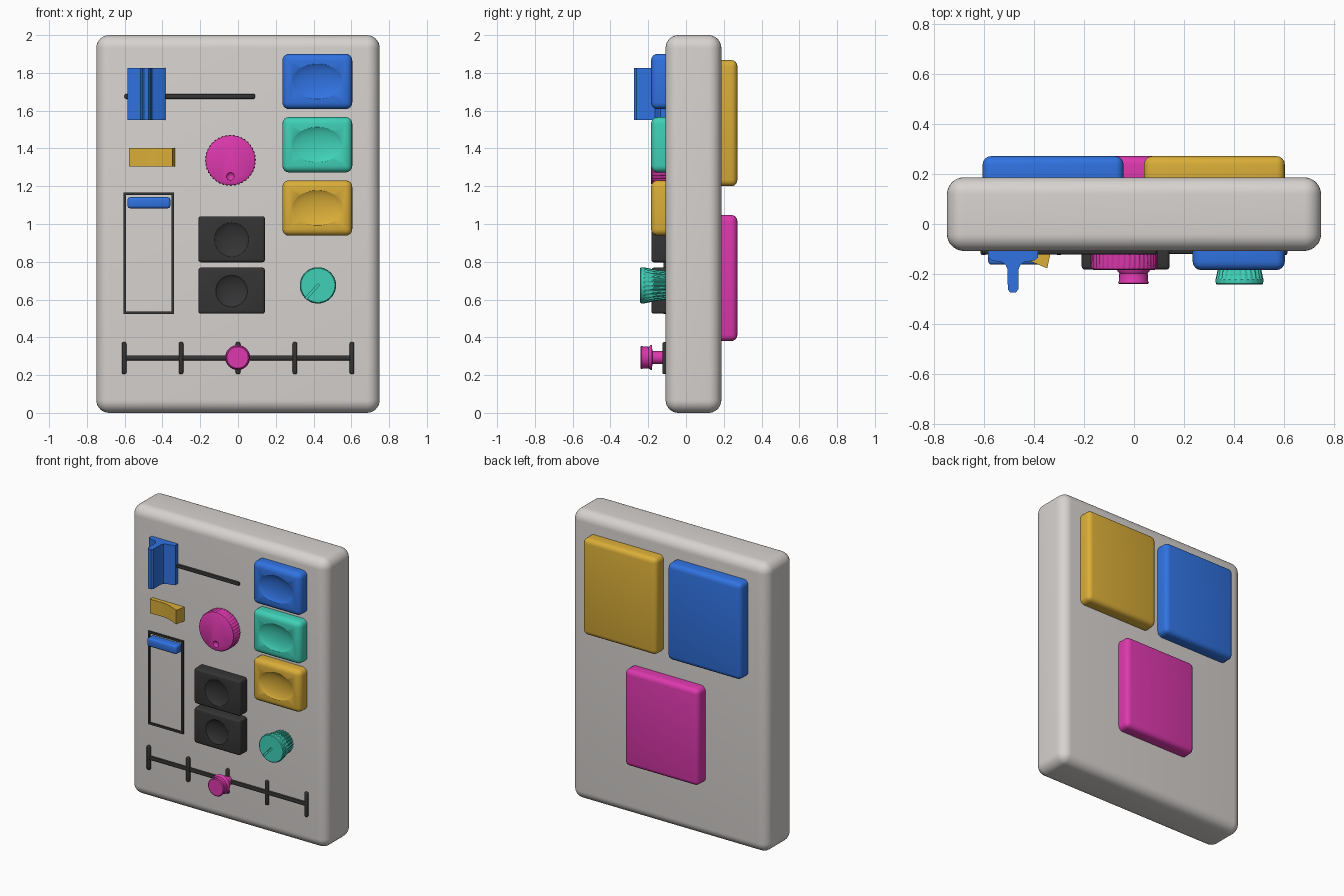
import bpy, bmesh, math
from mathutils import Matrix, Vector

if "Cube" in bpy.data.objects:
    bpy.data.objects.remove(bpy.data.objects["Cube"])

FRONT, BACK = -0.108, 0.187
COLOURS = {
    "shell": (0.68, 0.65, 0.63, 1), "blue": (0.03, 0.17, 0.75, 1),
    "teal": (0.05, 0.63, 0.47, 1), "yellow": (0.70, 0.42, 0.04, 1),
    "pink": (0.72, 0.04, 0.42, 1), "black": (0.035, 0.035, 0.035, 1),
}
MATS = {}
for key, rgba in COLOURS.items():
    MATS[key] = bpy.data.materials.new(key)
    MATS[key].diffuse_color = rgba


def finish(name, bm, colour):
    bmesh.ops.recalc_face_normals(bm, faces=bm.faces)
    me = bpy.data.meshes.new(name)
    bm.to_mesh(me)
    bm.free()
    ob = bpy.data.objects.new(name, me)
    bpy.context.collection.objects.link(ob)
    me.materials.append(MATS[colour])
    return ob


def box(name, x, y, z, colour, r=0.0, seg=4):
    """Box given by (min, max) ranges, with rounded edges."""
    bm = bmesh.new()
    size = [b - a for a, b in (x, y, z)]
    mid = Vector([(a + b) / 2 for a, b in (x, y, z)])
    bmesh.ops.create_cube(bm, size=1, matrix=Matrix.Translation(mid) @ Matrix.Diagonal((*size, 1)))
    if r:
        bmesh.ops.bevel(bm, geom=bm.edges[:], offset=r, segments=seg, profile=0.5, affect='EDGES')
    return finish(name, bm, colour)


def lathe(name, cx, cz, profile, colour, n=48, rib=0.0):
    """Turn (radius, y) points about a y axis; the third value marks ribbed rings."""
    bm = bmesh.new()
    rings = []
    for r, y, ribbed in profile:
        ring = []
        for i in range(n):
            a = 2 * math.pi * i / n
            rr = r - (rib if ribbed and i % 4 >= 2 else 0)
            ring.append(bm.verts.new((cx + rr * math.cos(a), y, cz + rr * math.sin(a))))
        rings.append(ring)
    for lo, hi in zip(rings, rings[1:]):
        for i in range(n):
            j = (i + 1) % n
            bm.faces.new((lo[i], lo[j], hi[j], hi[i]))
    bm.faces.new(rings[0])
    bm.faces.new(rings[-1])
    return finish(name, bm, colour)


def prism(name, pts, z0, z1, colour):
    """Extrude an (x, y) outline from z0 to z1."""
    bm = bmesh.new()
    face = bm.faces.new([bm.verts.new((px, py, z0)) for px, py in pts])
    up = bmesh.ops.extrude_face_region(bm, geom=[face])["geom"]
    bmesh.ops.translate(bm, vec=(0, 0, z1 - z0), verts=[v for v in up if isinstance(v, bmesh.types.BMVert)])
    return finish(name, bm, colour)


def carve(ob, cutter):
    mod = ob.modifiers.new("cut", 'BOOLEAN')
    mod.object, mod.solver = cutter, 'EXACT'
    dg = bpy.context.evaluated_depsgraph_get()
    me = bpy.data.meshes.new_from_object(ob.evaluated_get(dg))
    ob.modifiers.clear()
    ob.data = me
    bpy.data.objects.remove(cutter)


def dish(ob, cx, cz, rx, rz, y, depth, colour):
    """Hollow a shallow elliptical bowl into a front face at height y."""
    bm = bmesh.new()
    k = 1 / math.sqrt(0.75)
    m = Matrix.Translation((cx, y - depth, cz)) @ Matrix.Diagonal((rx * k, 2 * depth, rz * k, 1))
    m = m @ Matrix.Rotation(math.pi / 2, 4, 'X')
    bmesh.ops.create_uvsphere(bm, u_segments=40, v_segments=28, radius=1, matrix=m)
    carve(ob, finish("cutter", bm, colour))


# Main shell
box("shell", (-0.75, 0.75), (FRONT, BACK), (0, 2), "shell", 0.068, 8)

# Back panels
for name, x0, z0, c in (("back_panel_yellow", 0.04, 1.20, "yellow"),
                        ("back_panel_blue", -0.607, 1.20, "blue"),
                        ("back_panel_pink", -0.28, 0.38, "pink")):
    box(name, (x0, x0 + 0.565), (0.12, 0.272), (z0, z0 + 0.668), c, 0.033)

# Dished buttons on the right
for name, z0, c in (("button_blue", 1.608, "blue"), ("button_teal", 1.273, "teal"), ("button_yellow", 0.938, "yellow")):
    b = box(name, (0.235, 0.605), (-0.185, -0.04), (z0, z0 + 0.293), c, 0.035)
    dish(b, 0.42, z0 + 0.147, 0.135, 0.093, -0.185, 0.022, c)

# Dark square buttons with round dishes
for name, z0, r in (("dark_button_upper", 0.797, 0.09), ("dark_button_lower", 0.525, 0.084)):
    b = box(name, (-0.21, 0.143), (-0.183, -0.06), (z0, z0 + 0.244), "black", 0.014, 3)
    dish(b, -0.034, z0 + 0.12, r, r, -0.183, 0.022, "black")

# Large ribbed dial with finger dimple
dial = lathe("large_dial", -0.04, 1.337,
             [(0.133, -0.09, 1), (0.135, -0.172, 1), (0.131, -0.18, 0), (0.124, -0.184, 0)],
             "pink", 160, 0.004)
dish(dial, -0.04, 1.252, 0.021, 0.021, -0.184, 0.012, "pink")

# Small ribbed knob with pointer groove
knob = lathe("small_knob", 0.423, 0.675,
             [(0.074, -0.09, 1), (0.083, -0.16, 1), (0.094, -0.215, 1), (0.096, -0.222, 0),
              (0.095, -0.238, 0), (0.090, -0.243, 0)], "teal", 96, 0.005)
groove = box("cutter", (-0.01, 0.09), (-0.26, -0.233), (-0.006, 0.006), "teal")
groove.matrix_world = Matrix.Translation((0.42, 0, 0.672)) @ Matrix.Rotation(-math.radians(132), 4, 'Y') \
    @ Matrix.Rotation(0, 4, 'Z')
groove.matrix_world = Matrix.Translation((0.42, 0, 0.672)) @ Matrix.Rotation(math.radians(132), 4, 'Y')
bpy.context.view_layer.update()
carve(knob, groove)

# Upper slider: rail and finned grip
box("upper_rail", (-0.60, 0.09), (-0.122, -0.09), (1.663, 1.688), "black", 0.006, 2)
half = [(0.100, -0.09), (0.100, -0.135), (0.085, -0.146), (0.045, -0.153),
        (0.030, -0.163), (0.022, -0.182), (0.021, -0.262), (0.012, -0.274)]
outline = [(-0.485 + x, y) for x, y in half] + [(-0.485 - x, y) for x, y in reversed(half)]
prism("finned_grip", outline, 1.55, 1.825, "blue")

# Rocker switch
prism("rocker_switch", [(-0.578, -0.09), (-0.578, -0.138), (-0.50, -0.136), (-0.455, -0.138),
                        (-0.425, -0.146), (-0.395, -0.158), (-0.348, -0.178), (-0.334, -0.115),
                        (-0.334, -0.09)], 1.305, 1.402, "yellow")

# Framed vertical slider
for name, x, z in (("frame_left", (-0.607, -0.593), (0.523, 1.167)), ("frame_right", (-0.353, -0.339), (0.523, 1.167)),
                   ("frame_top", (-0.60, -0.345), (1.153, 1.167)), ("frame_bottom", (-0.60, -0.345), (0.523, 0.537))):
    box(name, x, (-0.118, -0.09), z, "black")
box("frame_slider", (-0.585, -0.358), (-0.163, -0.09), (1.083, 1.142), "blue", 0.014, 3)

# Bottom scale: rail, ticks and sliding knob
box("scale_rail", (-0.605, 0.605), (-0.121, -0.09), (0.277, 0.305), "black", 0.008, 2)
for i in range(5):
    x = -0.603 + i * 0.3015
    box(f"scale_tick_{i + 1}", (x - 0.012, x + 0.012), (-0.125, -0.09), (0.205, 0.375), "black", 0.009, 3)
lathe("scale_knob", -0.002, 0.293,
      [(0.034, -0.09, 0), (0.034, -0.178, 0), (0.066, -0.18, 0), (0.065, -0.188, 0), (0.057, -0.198, 0),
       (0.058, -0.228, 0), (0.062, -0.236, 0), (0.056, -0.241, 0)], "pink")

# Smooth shading with crisp edges
bpy.ops.object.select_all(action='DESELECT')
for ob in bpy.context.scene.objects:
    ob.select_set(True)
    bpy.context.view_layer.objects.active = ob
bpy.ops.object.shade_smooth_by_angle(angle=math.radians(32))

for m in bpy.data.materials:
    if m.users and not m.is_grease_pencil:
        m.use_nodes = True
        m.node_tree.nodes["Principled BSDF"].inputs["Base Color"].default_value = m.diffuse_color
